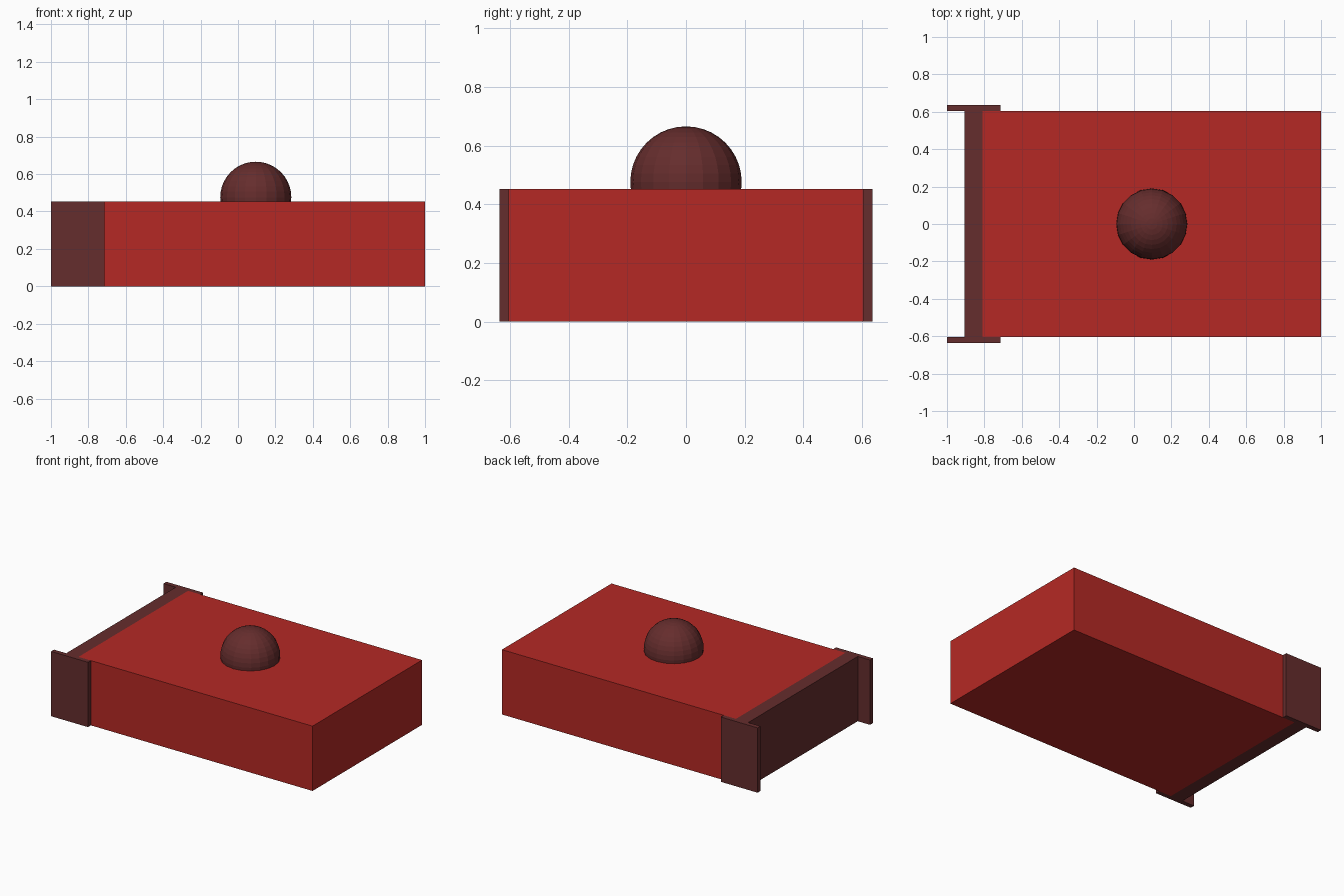
import bpy

if "Cube" in bpy.data.objects:
    bpy.data.objects.remove(bpy.data.objects["Cube"])

def material(name, color):
    m = bpy.data.materials.new(name)
    m.diffuse_color = color
    m.use_nodes = True
    m.node_tree.nodes["Principled BSDF"].inputs["Base Color"].default_value = m.diffuse_color
    return m

RED = material("red", (0.46, 0.022, 0.018, 1))
DARK = material("dark_maroon", (0.13, 0.026, 0.026, 1))
HEIGHT = 0.453

def box(name, x0, x1, y0, y1, mat):
    """Box standing on the ground between the given x and y limits."""
    bpy.ops.mesh.primitive_cube_add(size=1, location=((x0 + x1) / 2, (y0 + y1) / 2, HEIGHT / 2))
    ob = bpy.context.object
    ob.name = name
    ob.scale = (x1 - x0, y1 - y0, HEIGHT)
    ob.data.materials.append(mat)
    return ob

# Main block and the dark panel closing its left end
box("main_block", -0.81, 1.0, -0.605, 0.605, RED)
box("end_panel", -0.905, -0.81, -0.605, 0.605, DARK)

# Thin plates on both sides of the end panel
for name, y0, y1 in (("front_plate", -0.637, -0.605), ("back_plate", 0.605, 0.637)):
    box(name, -1.0, -0.715, y0, y1, DARK)

# Faceted ball sunk into the top
bpy.ops.mesh.primitive_uv_sphere_add(segments=20, ring_count=20, radius=0.19, location=(0.095, 0, 0.476))
ball = bpy.context.object
ball.name = "top_ball"
ball.data.materials.append(DARK)
